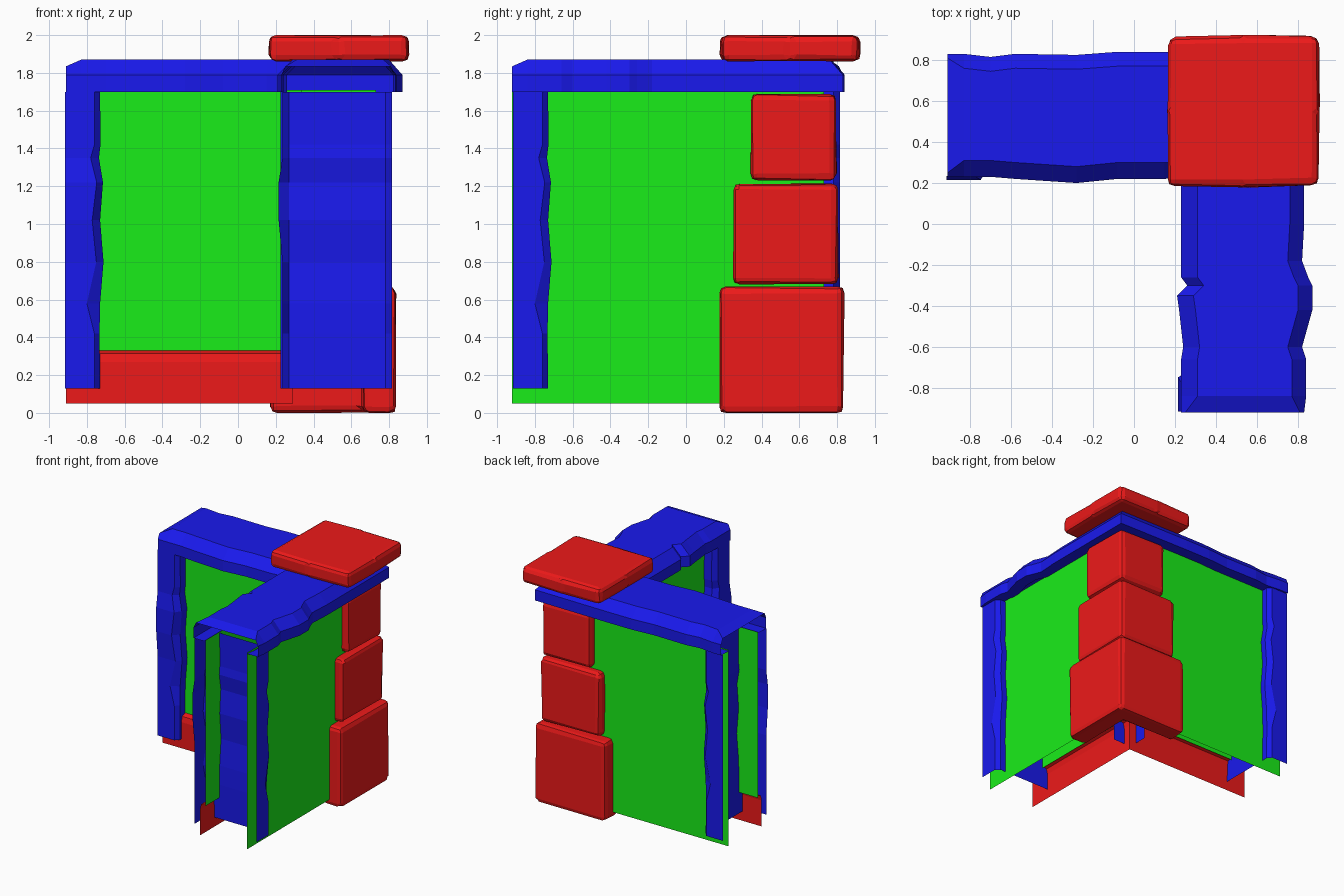
import bpy, bmesh, random
from mathutils import Vector

if "Cube" in bpy.data.objects:
    bpy.data.objects.remove(bpy.data.objects["Cube"])

random.seed(4)


def material(name, color):
    m = bpy.data.materials.new(name)
    m.diffuse_color = color
    m.use_nodes = True
    m.node_tree.nodes["Principled BSDF"].inputs["Base Color"].default_value = m.diffuse_color
    return m


STONE = material("stone", (0.85, 0.01, 0.01, 1))
WOOD = material("wood", (0.01, 0.01, 0.85, 1))
PLASTER = material("plaster", (0.01, 0.85, 0.01, 1))


def finish(name, bm, mat):
    me = bpy.data.meshes.new(name)
    bm.to_mesh(me)
    bm.free()
    me.materials.append(mat)
    ob = bpy.data.objects.new(name, me)
    bpy.context.collection.objects.link(ob)
    return ob


def skin(bm, rings, flip=False):
    """Join consecutive open rings of points with quads."""
    rows = [[bm.verts.new(p) for p in r] for r in rings]
    for r0, r1 in zip(rows, rows[1:]):
        for i in range(len(r0) - 1):
            q = [r0[i], r1[i], r1[i + 1], r0[i + 1]]
            bm.faces.new(q[::-1] if flip else q)


def shift(d, dents):
    return d + (dents[0] if d < 0.5 else dents[1])


def corner_sweep(name, profile, mat, arm_a=(), arm_b=(), end_profile=None):
    """Sweep a (depth, z) profile along one arm, round the corner, down the other."""
    start = end_profile or profile
    rings = [[(-0.91, d, z) for d, z in start]]
    rings += [[(a, shift(d, s), z) for d, z in profile] for a, *s in arm_a]
    rings += [[(d, d, z) for d, z in profile]]
    rings += [[(shift(d, s), a, z) for d, z in profile] for a, *s in arm_b]
    rings += [[(d, -0.92, z) for d, z in start]]
    bm = bmesh.new()
    skin(bm, rings)
    return finish(name, bm, mat)


# Plaster walls and inner stone skirting
corner_sweep("outer_wall", [(0.73, 1.71), (0.73, 0.05)], PLASTER)
corner_sweep("inner_wall", [(0.34, 0.31), (0.34, 1.71)], PLASTER)
corner_sweep("skirting", [(0.29, 0.05), (0.29, 0.27), (0.30, 0.315), (0.34, 0.33)], STONE)

# Chamfered, dented top beam running round the corner
corner_sweep(
    "top_beam",
    [(0.33, 1.70), (0.23, 1.70), (0.23, 1.79), (0.31, 1.87), (0.76, 1.87),
     (0.83, 1.79), (0.83, 1.70), (0.73, 1.70)], WOOD,
    arm_a=[(-0.83, 0, 0), (-0.70, 0, -0.015), (-0.58, -0.01, 0), (-0.28, -0.03, -0.005),
           (-0.08, -0.01, 0.01), (0.15, -0.01, 0.01)],
    arm_b=[(0.0, 0, 0), (-0.18, 0, -0.01), (-0.26, 0, 0.02), (-0.30, 0.03, 0.04),
           (-0.35, -0.02, 0.04), (-0.42, -0.01, 0.04), (-0.60, 0.01, -0.01),
           (-0.66, 0, 0.01), (-0.84, 0, 0.01)],
    end_profile=[(0.33, 1.70), (0.23, 1.70), (0.23, 1.79), (0.25, 1.835), (0.81, 1.835),
                 (0.83, 1.79), (0.83, 1.70), (0.73, 1.70)])

# End posts: open U sections with dented edges, mirrored across the diagonal
DENTS = [(0.13, 0, 0), (0.42, 0, -0.003), (0.58, -0.04, 0.0), (0.80, 0.01, 0.018),
         (1.02, -0.012, 0.0), (1.22, 0.012, 0.015), (1.35, -0.02, -0.006),
         (1.42, 0.0, 0.002), (1.70, 0, 0)]
for name, swap in (("left_end_post", False), ("front_end_post", True)):
    rings = []
    for z, c, e in DENTS:
        bulge = 0.02 if 0.8 < z < 1.3 else 0
        plan = [(-0.915, 0.235 - bulge), (-0.76 + c, 0.235 - bulge), (-0.73 + e, 0.27),
                (-0.73 + e, 0.78), (-0.76 + c, 0.815), (-0.915, 0.815)]
        rings.append([(d, a, z) if swap else (a, d, z) for a, d in plan])
    bm = bmesh.new()
    skin(bm, rings, flip=not swap)
    finish(name, bm, WOOD)

# Inner corner post
bm = bmesh.new()
skin(bm, [[(0.225, 0.40, z), (0.225, 0.25, z), (0.25, 0.225, z), (0.40, 0.225, z)]
          for z in (0.13, 0.6, 1.1, 1.70)], flip=True)
finish("inner_corner_post", bm, WOOD)


def stone(name, outline, z0, z1, bevel, jitter):
    """Extruded outline with worn, slightly irregular edges."""
    bm = bmesh.new()
    f = bm.faces.new([bm.verts.new((x, y, z0)) for x, y in outline])
    up = bmesh.ops.extrude_face_region(bm, geom=[f])["geom"]
    for v in up:
        if isinstance(v, bmesh.types.BMVert):
            v.co.z = z1
    bmesh.ops.recalc_face_normals(bm, faces=bm.faces)
    bmesh.ops.bevel(bm, geom=bm.edges[:], offset=bevel, segments=2, profile=0.5,
                    affect='EDGES', clamp_overlap=True)
    for v in bm.verts:
        v.co += Vector([random.uniform(-jitter, jitter) for _ in range(3)])
        v.co.z = min(max(v.co.z, z0), z1)
    bmesh.ops.recalc_face_normals(bm, faces=bm.faces)
    return finish(name, bm, STONE)


# L-shaped corner stones stacked up the outside corner
for name, lo, hi, z0, z1 in (("lower_corner_stone", 0.175, 0.835, 0.0, 0.67),
                             ("middle_corner_stone", 0.25, 0.805, 0.68, 1.215),
                             ("upper_corner_stone", 0.345, 0.795, 1.23, 1.69)):
    t = 0.66
    stone(name, [(lo, t), (t, t), (t, lo), (hi, lo), (hi, hi), (lo, hi)], z0, z1, 0.035, 0.005)

# Cap stone on top of the corner
stone("cap_stone", [(0.165, 0.185), (0.53, 0.18), (0.90, 0.19), (0.905, 0.55),
                    (0.90, 0.915), (0.53, 0.92), (0.17, 0.91), (0.165, 0.55)],
      1.86, 2.0, 0.035, 0.004)
